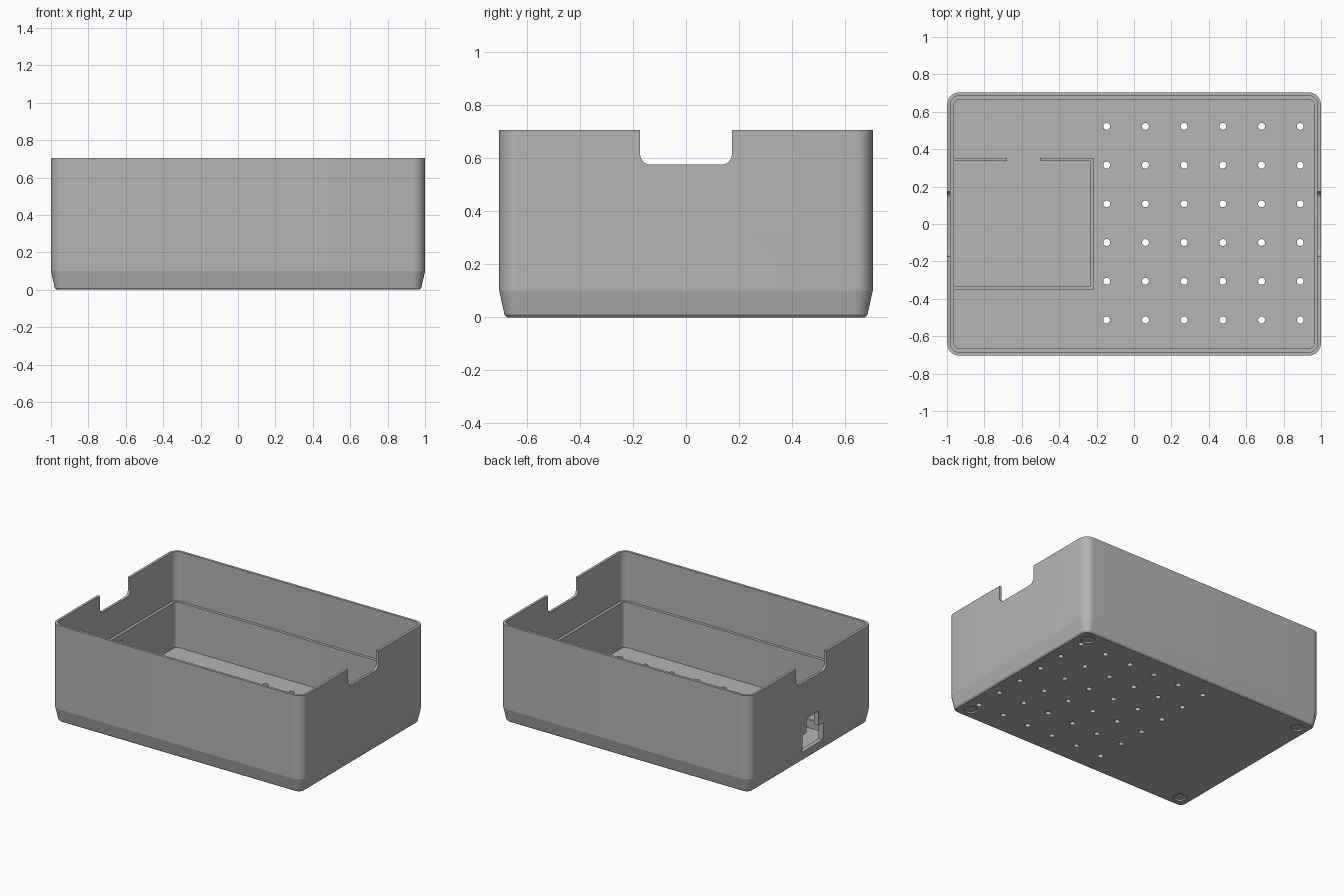
import bpy
import bmesh
from math import cos, sin, pi, radians
from mathutils import Vector

cube = bpy.data.objects.get("Cube")
if cube:
    bpy.data.objects.remove(cube, do_unlink=True)

HALF_X, HALF_Y, HEIGHT = 1.0, 0.704, 0.705
FLOOR, LEDGE = 0.022, 0.35

grey = bpy.data.materials.new("plain grey")
grey.use_nodes = True
grey.diffuse_color = (0.46, 0.46, 0.46, 1)
grey.node_tree.nodes["Principled BSDF"].inputs["Base Color"].default_value = grey.diffuse_color


def rounded_rect(hx, hy, r, steps=12):
    """Counter-clockwise outline centred on the origin."""
    pts = []
    corners = ((1, 1), (-1, 1), (-1, -1), (1, -1))
    for quarter, (sx, sy) in enumerate(corners):
        for i in range(steps + 1):
            a = (quarter + i / steps) * pi / 2
            pts.append((sx * (hx - r) + r * cos(a), sy * (hy - r) + r * sin(a)))
    return pts


def loft(name, rings):
    """Closed solid skinned through equal-sized rings, capped at both ends."""
    bm = bmesh.new()
    loops = [[bm.verts.new(p) for p in ring] for ring in rings]
    for a, b in zip(loops, loops[1:]):
        for i in range(len(a)):
            j = (i + 1) % len(a)
            bm.faces.new((a[i], a[j], b[j], b[i]))
    bm.faces.new(loops[0][::-1])
    bm.faces.new(loops[-1])
    bmesh.ops.recalc_face_normals(bm, faces=bm.faces)
    mesh = bpy.data.meshes.new(name)
    bm.to_mesh(mesh)
    bm.free()
    mesh.materials.append(grey)
    obj = bpy.data.objects.new(name, mesh)
    bpy.context.collection.objects.link(obj)
    return obj


def box(name, x0, x1, y0, y1, z0, z1):
    outline = ((x0, y0), (x1, y0), (x1, y1), (x0, y1))
    return loft(name, [[(x, y, z) for x, y in outline] for z in (z0, z1)])


def cylinder(name, x, y, r, z0, z1, sides=24):
    outline = [(x + r * cos(2 * pi * i / sides), y + r * sin(2 * pi * i / sides))
               for i in range(sides)]
    return loft(name, [[(px, py, z) for px, py in outline] for z in (z0, z1)])


# Case shell: outside from the bottom up, over the rim, down past the ledge
profile = [(0.03, 0), (0.02, 0.01), (0, 0.1), (0, HEIGHT), (0.018, HEIGHT),
           (0.018, LEDGE), (0.038, LEDGE), (0.038, FLOOR)]
shell = loft("case_shell", [
    [(x, y, z) for x, y in rounded_rect(HALF_X - d, HALF_Y - d, 0.068 - d)]
    for d, z in profile])

cutters = []

# Rim notches in both side walls, with rounded lower corners
notch = [(y, z + 0.725) for y, z in rounded_rect(0.173, 0.15, 0.04, 8)]
cutters.append(loft("notch_cutter", [[(x, y, z) for y, z in notch] for x in (-1.1, 1.1)]))

# Stepped port opening in the right wall
port = [(-0.14, 0.075), (0.10, 0.075), (0.10, 0.20), (0.055, 0.20),
        (0.055, 0.305), (-0.085, 0.305), (-0.085, 0.20), (-0.14, 0.20)]
cutters.append(loft("port_cutter", [[(x, y, z) for y, z in port] for x in (-1.1, -0.9)]))

# Grid of vent holes through the floor
for col in range(6):
    for row in range(6):
        cutters.append(cylinder("vent_cutter", -0.146 + col * 0.207,
                                -0.513 + row * 0.207, 0.0185, -0.1, 0.1))

# Shallow round recesses for feet
for sx in (-1, 1):
    for sy in (-1, 1):
        cutters.append(cylinder("foot_cutter", sx * 0.89, sy * 0.594, 0.045, -0.1, 0.01, 32))

# Join the cutters, subtract them, then discard them
bpy.ops.object.select_all(action="DESELECT")
for c in cutters:
    c.select_set(True)
bpy.context.view_layer.objects.active = cutters[0]
bpy.ops.object.join()
cutter = bpy.context.view_layer.objects.active
cutter.hide_render = True

cut = shell.modifiers.new("openings", "BOOLEAN")
cut.operation = "DIFFERENCE"
cut.solver = "EXACT"
cut.object = cutter
bpy.ops.object.select_all(action="DESELECT")
shell.select_set(True)
bpy.context.view_layer.objects.active = shell
bpy.ops.object.modifier_apply(modifier=cut.name)
bpy.data.objects.remove(cutter, do_unlink=True)
bpy.ops.object.shade_smooth_by_angle(angle=radians(11))

# Low partition walls around the side compartment
LOW, TOP, T = FLOOR - 0.006, 0.08, 0.017
box("partition_front", -0.97, -0.215, -0.35, -0.35 + T, LOW, TOP)
box("partition_side", -0.215 - T, -0.215, -0.35 + T, 0.353 - T, LOW, TOP)
box("partition_back", -0.503, -0.215, 0.353 - T, 0.353, LOW, TOP)
box("partition_back_stub", -0.97, -0.68, 0.353 - T, 0.353, LOW, TOP)
